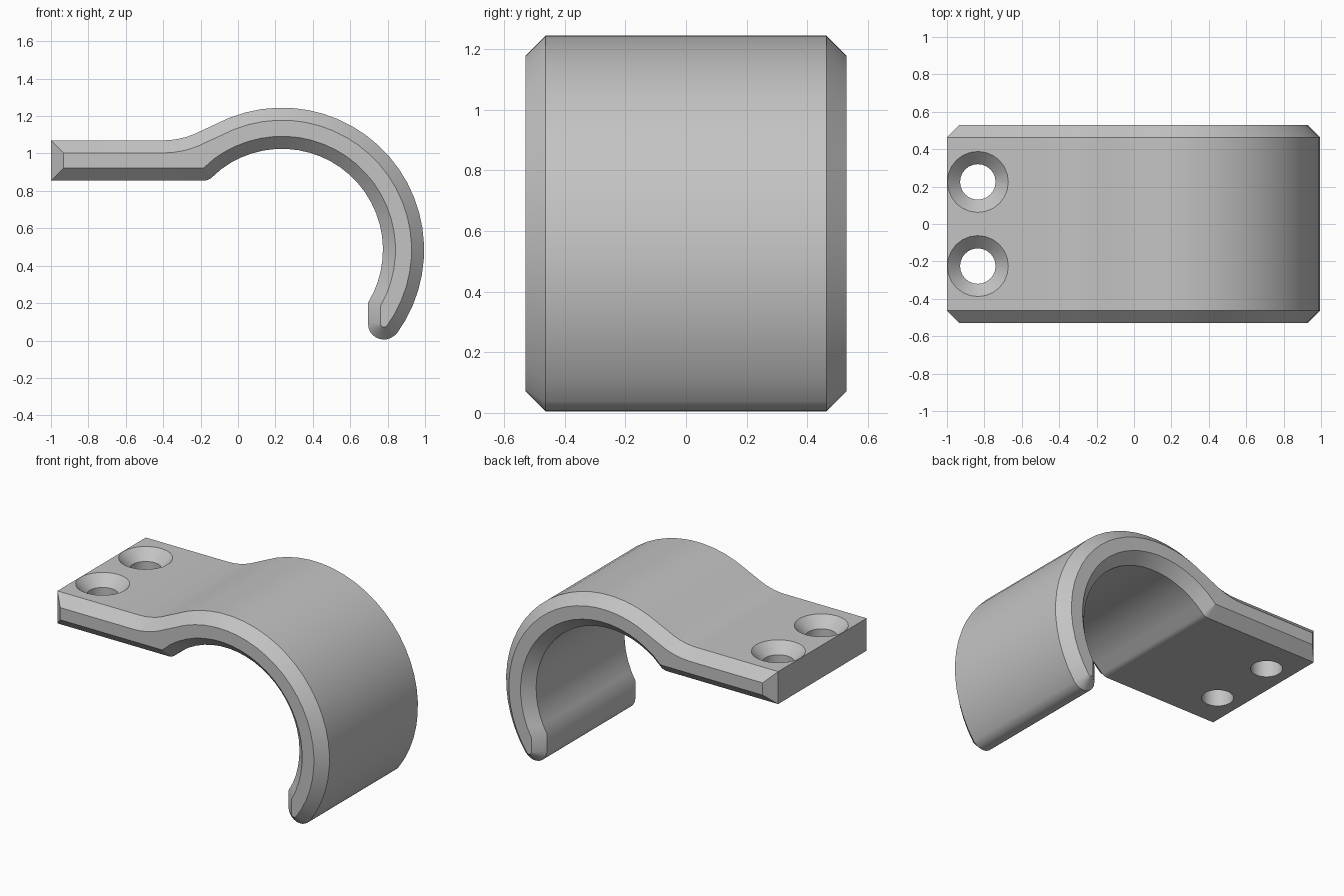
import bpy
import bmesh
from math import acos, cos, degrees, radians, sin

cube = bpy.data.objects.get("Cube")
if cube:
    bpy.data.objects.remove(cube, do_unlink=True)

HALF_WIDTH = 0.53
CHAMFER = 0.067
PLATE_BOTTOM, PLATE_TOP = 0.855, 1.07

grey = bpy.data.materials.new("plain grey")
grey.use_nodes = True
grey.diffuse_color = (0.55, 0.55, 0.55, 1)
grey.node_tree.nodes["Principled BSDF"].inputs["Base Color"].default_value = grey.diffuse_color


def arc(cx, cz, r, start, end, steps):
    """Points on a circle in the side plane, angles in degrees."""
    angles = [radians(start + (end - start) * i / steps) for i in range(steps + 1)]
    return [(cx + r * cos(a), cz + r * sin(a)) for a in angles]


def hook_profile(d):
    """Side outline of plate and hook, shrunk inward by d."""
    cx, cz = 0.235, 0.485
    inner = 0.54 + d
    lip = -degrees(acos((0.695 + d - cx) / inner))
    points = [(-1 + d, PLATE_BOTTOM + d), (-1 + d, PLATE_TOP - d)]
    points += arc(-0.4, PLATE_TOP + 0.426, 0.426 + d, -90, -62, 5)   # blend into hook
    points += arc(cx, cz, 0.76 - d, 118, -36, 24)                    # outer curve
    points += arc(0.78, 0.09, 0.085 - d, -36, -180, 10)[1:]          # rounded tip
    points += arc(cx, cz, inner, lip, 127, 24)                       # inner curve
    points += arc(-0.185, 0.925, 0.07 - d, -53, -90, 4)              # lower corner
    return points


def finish(name, bm):
    bmesh.ops.recalc_face_normals(bm, faces=bm.faces)
    mesh = bpy.data.meshes.new(name)
    bm.to_mesh(mesh)
    bm.free()
    mesh.materials.append(grey)
    obj = bpy.data.objects.new(name, mesh)
    bpy.context.collection.objects.link(obj)
    return obj


def loft(name, rings):
    """Skin between equal rings and cap both ends."""
    bm = bmesh.new()
    loops = [[bm.verts.new(p) for p in ring] for ring in rings]
    for low, high in zip(loops, loops[1:]):
        for i in range(len(low)):
            bm.faces.new((low[i - 1], low[i], high[i], high[i - 1]))
    bm.faces.new(loops[0])
    bm.faces.new(loops[-1])
    return finish(name, bm)


# Bracket body with chamfered sides
edge = HALF_WIDTH - CHAMFER
stations = [(-HALF_WIDTH, CHAMFER), (-edge, 0), (edge, 0), (HALF_WIDTH, CHAMFER)]
bracket = loft("hook_bracket", [[(x, y, z) for x, z in hook_profile(d)] for y, d in stations])

# Countersunk screw holes
for side in (-1, 1):
    sink = 0.068
    steps = [(0.095, 0.7), (0.095, PLATE_TOP - sink), (0.163, PLATE_TOP), (0.183, PLATE_TOP + 0.02)]
    rings = [[(x, y, z) for x, y in arc(-0.835, side * 0.225, r, 0, 345, 23)] for r, z in steps]
    cutter = loft("screw_hole_cutter", rings)
    cutter.hide_render = True
    cut = bracket.modifiers.new("screw hole", "BOOLEAN")
    cut.operation = "DIFFERENCE"
    cut.solver = "EXACT"
    cut.object = cutter
    bpy.context.view_layer.objects.active = bracket
    bpy.ops.object.modifier_apply(modifier=cut.name)
    bpy.data.objects.remove(cutter, do_unlink=True)

# Smooth curves with crisp chamfer lines
bpy.ops.object.select_all(action="DESELECT")
bracket.select_set(True)
bpy.context.view_layer.objects.active = bracket
bpy.ops.object.shade_smooth_by_angle(angle=radians(30))
